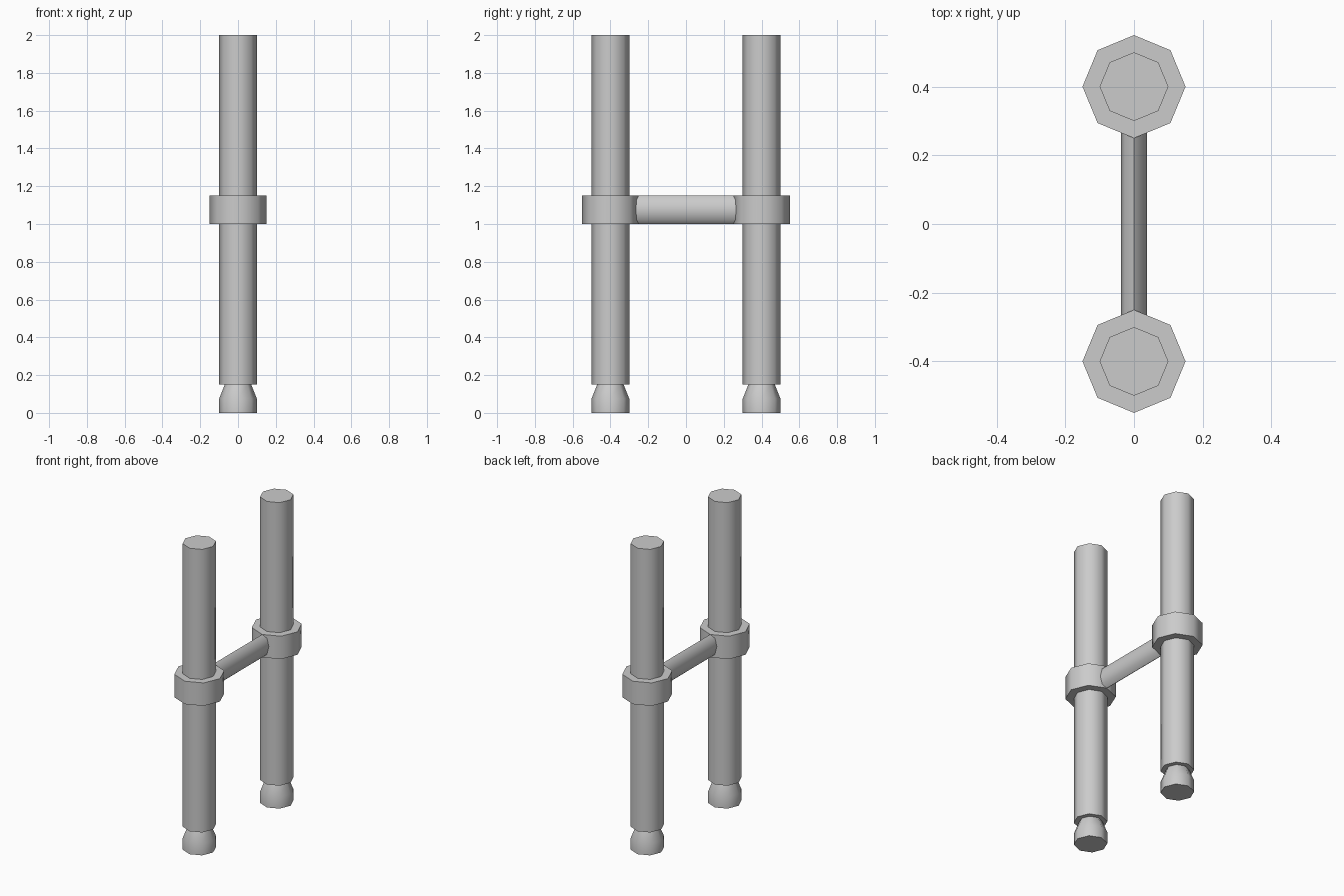
import bpy, bmesh
from math import pi, cos, sin, radians

if "Cube" in bpy.data.objects:
    bpy.data.objects.remove(bpy.data.objects["Cube"])


def lathe(name, profile, y, sides=8):
    """Solid of revolution about a vertical axis at (0, y); profile is (radius, z)."""
    bm = bmesh.new()
    rings = [[bm.verts.new((r * cos(2 * pi * i / sides), y + r * sin(2 * pi * i / sides), z))
              for i in range(sides)] for r, z in profile]
    for a, b in zip(rings, rings[1:]):
        for i in range(sides):
            j = (i + 1) % sides
            bm.faces.new((a[i], a[j], b[j], b[i]))
    bm.faces.new(rings[0][::-1])
    bm.faces.new(rings[-1])
    mesh = bpy.data.meshes.new(name)
    bm.to_mesh(mesh)
    bm.free()
    obj = bpy.data.objects.new(name, mesh)
    bpy.context.collection.objects.link(obj)
    smooth(obj)
    return obj


def smooth(obj):
    bpy.ops.object.select_all(action='DESELECT')
    obj.select_set(True)
    bpy.context.view_layer.objects.active = obj
    bpy.ops.object.shade_smooth_by_angle(angle=radians(50))


# Two posts, each with a foot and a collar
for side, y in (("front", -0.4), ("back", 0.4)):
    lathe(side + "_post", [(0.1, 0.15), (0.1, 2.0)], y)
    lathe(side + "_foot", [(0.1, 0.0), (0.1, 0.075), (0.07, 0.15)], y)
    lathe(side + "_collar", [(0.15, 1.0), (0.15, 1.15)], y)

# Flattened eight-sided bar joining the collars
bpy.ops.mesh.primitive_cylinder_add(vertices=8, radius=1, depth=0.54,
                                    location=(0, 0, 1.075), rotation=(pi / 2, 0, 0))
bar = bpy.context.object
bar.name = "cross_bar"
bar.scale = (0.0375, 0.075, 1)
bpy.ops.object.transform_apply(location=False, rotation=True, scale=True)
smooth(bar)
